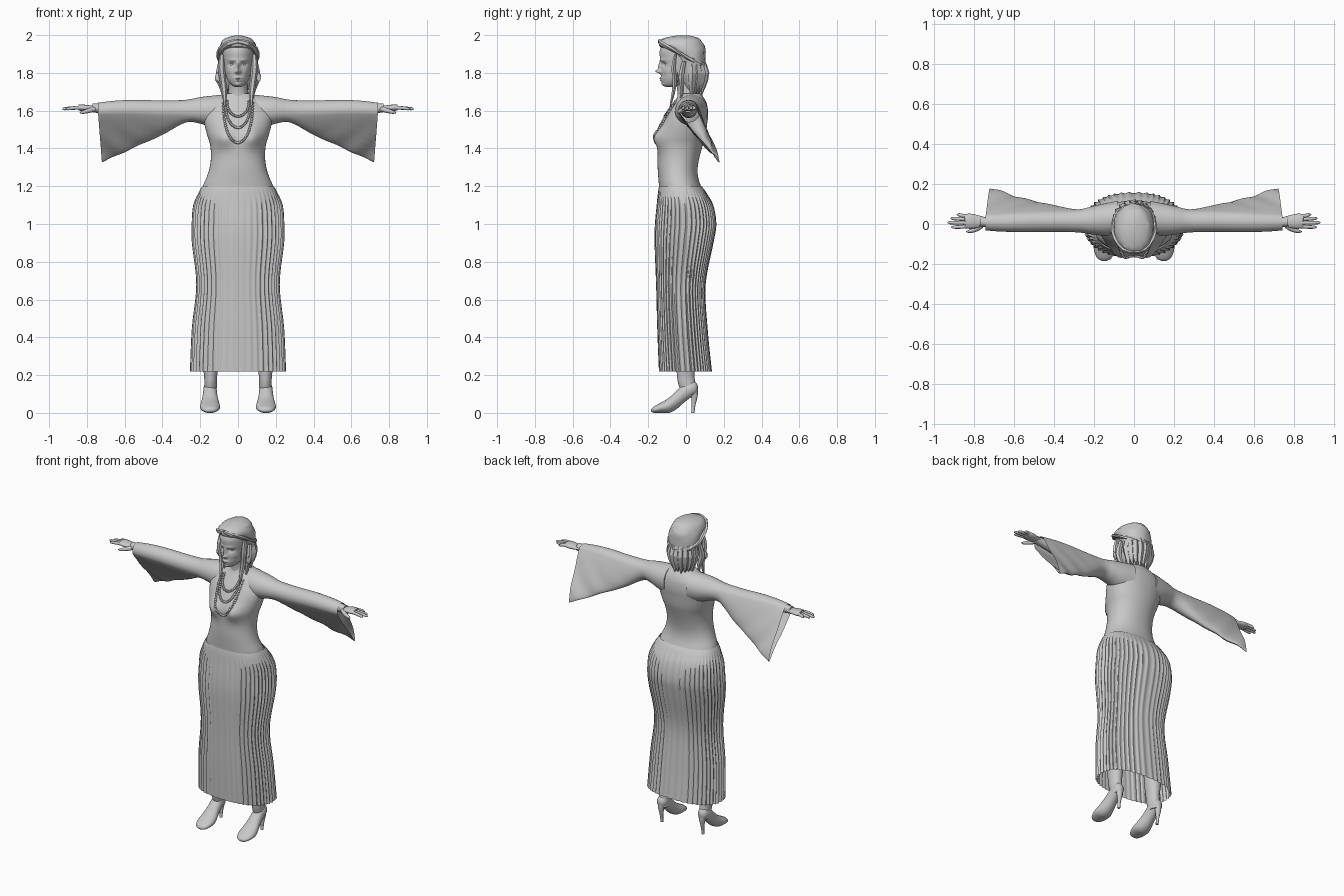
import bpy, bmesh, math, random
from math import sin, cos, pi, exp
from mathutils import Vector
from mathutils.bvhtree import BVHTree

random.seed(4)
cube = bpy.data.objects.get("Cube")
if cube:
    bpy.data.objects.remove(cube, do_unlink=True)

grey = bpy.data.materials.new("plain_grey")
grey.use_nodes = True
COLOUR = (0.58, 0.58, 0.58, 1)
grey.diffuse_color = COLOUR
grey.node_tree.nodes["Principled BSDF"].inputs["Base Color"].default_value = COLOUR


def finish(name, bm, angle=50):
    bmesh.ops.recalc_face_normals(bm, faces=bm.faces)
    mesh = bpy.data.meshes.new(name)
    bm.to_mesh(mesh)
    bm.free()
    mesh.materials.append(grey)
    obj = bpy.data.objects.new(name, mesh)
    bpy.context.collection.objects.link(obj)
    bpy.ops.object.select_all(action="DESELECT")
    obj.select_set(True)
    bpy.context.view_layer.objects.active = obj
    bpy.ops.object.shade_smooth_by_angle(angle=math.radians(angle))
    return obj


def spline(rows, steps):
    """Catmull-Rom interpolation through rows of numbers."""
    out = []
    for i in range(len(rows) - 1):
        quad = [rows[max(i - 1, 0)], rows[i], rows[i + 1], rows[min(i + 2, len(rows) - 1)]]
        for k in range(steps):
            t = k / steps
            out.append([b + t / 2 * (c - a + t * (2*a - 5*b + 4*c - d + t * (3*(b - c) + d - a)))
                        for a, b, c, d in zip(*quad)])
    return out + [list(rows[-1])]


def skin(name, rings, caps=(True, True), angle=50):
    bm = bmesh.new()
    loops = [[bm.verts.new(p) for p in ring] for ring in rings]
    n = len(loops[0])
    for a, b in zip(loops, loops[1:]):
        for i in range(n):
            j = (i + 1) % n
            bm.faces.new((a[i], a[j], b[j], b[i]))
    for wanted, loop in zip(caps, (loops[0], loops[-1])):
        if wanted:
            bm.faces.new(loop)
    return finish(name, bm, angle)


def spow(v, e):
    return math.copysign(abs(v) ** e, v)


def upright(name, rows, n=32, steps=4, x=0, power=2, bumps=(), caps=(True, True),
            warp=None, angle=50):
    """Stacked rings: rows are (height, front, back, half width)."""
    rings = []
    for z, front, back, rx in spline(rows, steps):
        ring = []
        for i in range(n):
            a = 2 * pi * i / n
            k = warp(a, z) if warp else 1
            px = x + k * rx * spow(cos(a), 2 / power)
            py = (front + back) / 2 + k * (back - front) / 2 * spow(sin(a), 2 / power)
            if sin(a) < 0:
                py += sum(d * exp(-((px - bx) / sx) ** 2 - ((z - bz) / sz) ** 2)
                          for bx, bz, sx, sz, d in bumps)
            ring.append(Vector((px, py, z)))
        rings.append(ring)
    return skin(name, rings, caps, angle)


def tube(name, rows, n=8, steps=3, flat=1, angle=50):
    """Round sweep: rows are (x, y, z, radius)."""
    pts = spline(rows, steps)
    rings = []
    for i, row in enumerate(pts):
        t = Vector(pts[min(i + 1, len(pts) - 1)][:3]) - Vector(pts[max(i - 1, 0)][:3])
        ref = Vector((0, 1, 0)) if abs(t.normalized().y) < 0.9 else Vector((0, 0, 1))
        u = t.cross(ref).normalized()
        v = t.cross(u).normalized()
        rings.append([Vector(row[:3]) + row[3] * (u * cos(2*pi*k/n) + v * flat * sin(2*pi*k/n))
                      for k in range(n)])
    return skin(name, rings, angle=angle)


def both(pairs):
    return [(s * b[0],) + b[1:] for b in pairs for s in (-1, 1)]


# Bodice
torso = upright("bodice", [
    (1.12, -.14, .12, .205), (1.2, -.143, .08, .186), (1.25, -.147, .064, .165),
    (1.3, -.15, .062, .15), (1.36, -.15, .073, .143), (1.42, -.15, .09, .148),
    (1.47, -.145, .104, .163), (1.53, -.127, .112, .178), (1.58, -.103, .117, .182),
    (1.63, -.072, .112, .16), (1.665, -.05, .097, .115), (1.69, -.04, .078, .07)],
    n=64, power=2.15, bumps=both([(.075, 1.455, .05, .05, -.032)]))


# Pleated skirt, smoother at centre front
def pleats(a, z):
    saw = (a * 46 / (2 * pi)) % 1
    fade = max(0, min(1, (1.19 - z) / .1))
    centre = 1 - .75 * exp(-((a - 1.5 * pi) / .3) ** 2)
    return 1 + .045 * fade * centre * (abs(2 * saw - 1) ** 1.5 - .6)


upright("pleated_skirt", [
    (.22, -.143, .135, .25), (.45, -.152, .112, .24), (.68, -.158, .102, .217),
    (.9, -.166, .143, .24), (1.0, -.164, .158, .241), (1.1, -.155, .142, .233),
    (1.17, -.148, .105, .206), (1.2, -.143, .082, .189)],
    n=276, steps=5, power=2.4, caps=(False, False), warp=pleats, angle=60)

# Neck and head with modelled face
upright("neck", [(1.62, -.05, .09, .075), (1.68, -.045, .07, .055),
                 (1.73, -.05, .06, .05), (1.8, -.07, .06, .05)])
upright("head", [
    (1.725, -.105, -.06, .015), (1.737, -.122, -.02, .036), (1.765, -.13, .03, .057),
    (1.8, -.132, .06, .068), (1.84, -.132, .085, .076), (1.88, -.138, .095, .081),
    (1.92, -.138, .095, .082), (1.96, -.115, .08, .07), (1.985, -.06, .04, .035)],
    n=96, steps=9, bumps=[
        (0, 1.808, .012, .011, -.027), (0, 1.835, .009, .022, -.016),
        (0, 1.772, .02, .005, -.010), (0, 1.76, .017, .005, -.009), (0, 1.738, .018, .01, -.006)]
    + both([(.032, 1.846, .016, .011, .014), (.032, 1.868, .02, .007, -.005),
            (.012, 1.804, .006, .006, -.007), (.05, 1.81, .018, .016, -.004)]))


def ball(name, centre, radius, scale=(1, 1, 1), level=2, angle=50):
    bm = bmesh.new()
    bmesh.ops.create_icosphere(bm, subdivisions=level, radius=radius)
    for v in bm.verts:
        v.co = Vector(centre) + v.co * Vector(scale)
    return finish(name, bm, angle)


# Hair mass, with locks, band and pointed ends
upright("hair", [
    (1.7, .0, .06, .045), (1.74, -.02, .08, .075), (1.8, -.04, .098, .09),
    (1.86, -.052, .102, .096), (1.91, -.095, .103, .099), (1.94, -.14, .098, .097),
    (1.965, -.145, .085, .086), (1.985, -.115, .065, .064), (1.999, -.04, .015, .015)],
    n=28, steps=2, angle=25, warp=lambda a, z: 1 + random.uniform(-.03, .025))
for s in (-1, 1):
    side = "left" if s > 0 else "right"
    tube(side + "_hair_band", [
        (0, -.14, 1.967, .014), (s*.05, -.13, 1.955, .016), (s*.09, -.07, 1.925, .017),
        (s*.097, .0, 1.885, .017), (s*.075, .07, 1.855, .017), (0, .105, 1.835, .014)],
        n=6, steps=2, flat=.6, angle=25)
    tube(side + "_front_lock", [
        (s*.085, -.055, 1.9, .01), (s*.088, -.066, 1.83, .018), (s*.08, -.06, 1.76, .017),
        (s*.072, -.068, 1.69, .014), (s*.07, -.085, 1.62, .004)], n=6, flat=.7, angle=25)
    tube(side + "_side_lock", [
        (s*.09, -.01, 1.86, .014), (s*.098, -.025, 1.78, .02), (s*.08, -.02, 1.71, .014),
        (s*.075, -.03, 1.65, .003)], n=6, flat=.8, angle=25)
    ball(side + "_earring", (s*.108, -.045, 1.775), .03, (.55, .25, 1), 1, 10)
    ball(side + "_eye", (s*.032, -.1, 1.846), .0125)
for i in range(9):
    a = pi * (i + .5) / 9
    dx, dy, drop = cos(a), sin(a), random.uniform(-.015, .02)
    tube("back_hair_tip_%d" % i, [
        (.075*dx, .02 + .065*dy, 1.87, .012), (.088*dx, .02 + .082*dy, 1.8, .023),
        (.072*dx, .02 + .068*dy, 1.73, .018), (.062*dx, .02 + .064*dy, 1.675 + drop, .002)],
        n=5, steps=2, angle=20)

# Beaded necklaces laid on the bodice
tree = BVHTree.FromObject(torso, bpy.context.evaluated_depsgraph_get())
for name, width, top, low, count in (("long", .078, 1.64, 1.43, 50), ("middle", .065, 1.64, 1.51, 36),
                                     ("short", .058, 1.65, 1.57, 26)):
    bm = bmesh.new()
    for i in range(count + 1):
        t = 2 * i / count - 1
        x = width * sin(t * pi / 2)
        z = low + (top - low) * abs(t) ** 1.9
        hit = tree.ray_cast(Vector((x, -1, z)), Vector((0, 1, 0)))[0]
        if hit:
            made = bmesh.ops.create_icosphere(bm, subdivisions=1, radius=.008)
            bmesh.ops.translate(bm, verts=made["verts"], vec=hit + Vector((0, -.004, 0)))
    finish(name + "_necklace", bm)

# Arms: (x, arm y, arm z, arm radius, hem y, hem z)
SLEEVE = [(.08, .03, 1.6, .085, .03, 1.5), (.15, .022, 1.598, .08, .03, 1.515),
          (.21, .018, 1.6, .07, .03, 1.535), (.28, .015, 1.6, .057, .04, 1.54),
          (.4, .015, 1.6, .054, .08, 1.475), (.55, .012, 1.605, .052, .12, 1.41),
          (.66, .01, 1.604, .048, .155, 1.36), (.74, .01, 1.6, .042, .182, 1.33)]
FINGERS = [("index", -.014, .912), ("middle", .006, .93), ("ring", .025, .915), ("little", .042, .885)]
for s in (-1, 1):
    side = "left" if s > 0 else "right"
    rings = []
    for x, y, z, r, ty, tz in spline(SLEEVE, 5):
        d = Vector((0, ty - y, tz - z))
        length = d.length
        d.normalize()
        across = Vector((0, -d.z, d.y))
        ring = []
        for i in range(40):
            a = 2 * pi * i / 40
            u, v = cos(a), sin(a)
            hang = max(u, 0)
            flare = max(0, (x - .35) / .4)
            ripple = .007 * flare * hang * sin(x * 45 + 9 * hang)
            wide = r * v * (1 - .55 * hang * flare) + ripple
            p = Vector((s * (x - .02 * hang * flare), y, z))
            ring.append(p + d * u * (length if u > 0 else r) + across * wide)
        rings.append(ring)
    skin(side + "_bell_sleeve", rings, (True, False))
    tube(side + "_forearm", [(s*.45, .015, 1.605, .045), (s*.6, .012, 1.605, .038),
                             (s*.72, .01, 1.612, .026), (s*.77, .01, 1.614, .024)], n=16)
    tube(side + "_palm", [(s*.74, .01, 1.613, .022), (s*.78, .011, 1.614, .032),
                          (s*.82, .013, 1.616, .038), (s*.845, .014, 1.616, .034)], n=16, flat=-.45)
    # Turn the broad side of the palm level
    palm = bpy.context.object
    for v in palm.data.vertices:
        dy, dz = v.co.y - .013, v.co.z - 1.615
        v.co.y, v.co.z = .013 + dz, 1.615 + dy
    for name, y, tip in FINGERS:
        tube(side + "_" + name + "_finger", [
            (s*.82, .013 + (y - .013) * .85, 1.616, .01), (s*.86, y, 1.615, .0095),
            (s*(tip - .012), y * 1.1, 1.61, .008), (s*tip, y * 1.1, 1.607, .002)])
    tube(side + "_thumb", [(s*.76, -.008, 1.608, .013), (s*.79, -.027, 1.6, .012),
                           (s*.82, -.036, 1.592, .009), (s*.838, -.038, 1.588, .002)])

# Legs and heeled shoes
SHOE = [(-.184, .008, .02, .012), (-.17, 0, .034, .036), (-.13, 0, .056, .052),
        (-.09, .0, .08, .051), (-.05, .02, .118, .042), (-.01, .055, .155, .037),
        (.03, .085, .17, .034), (.053, .1, .16, .025), (.063, .12, .14, .008)]
for s in (-1, 1):
    side = "left" if s > 0 else "right"
    upright(side + "_leg", [
        (.1, -.02, .055, .032), (.15, -.04, .052, .033), (.2, -.048, .045, .035),
        (.3, -.055, .055, .048), (.42, -.06, .06, .055), (.55, -.065, .045, .052),
        (.9, -.1, .09, .085)], x=s * .145, n=24)
    rings = [[Vector((s * .148 + w * cos(2*pi*k/24), y,
                      (lo + hi) / 2 + (hi - lo) / 2 * sin(2*pi*k/24))) for k in range(24)]
             for y, lo, hi, w in spline(SHOE, 4)]
    skin(side + "_shoe", rings)
    tube(side + "_heel", [(s*.148, .038, .13, .026), (s*.148, .044, .09, .018),
                          (s*.148, .04, .04, .01), (s*.148, .036, 0, .009)], n=12)
